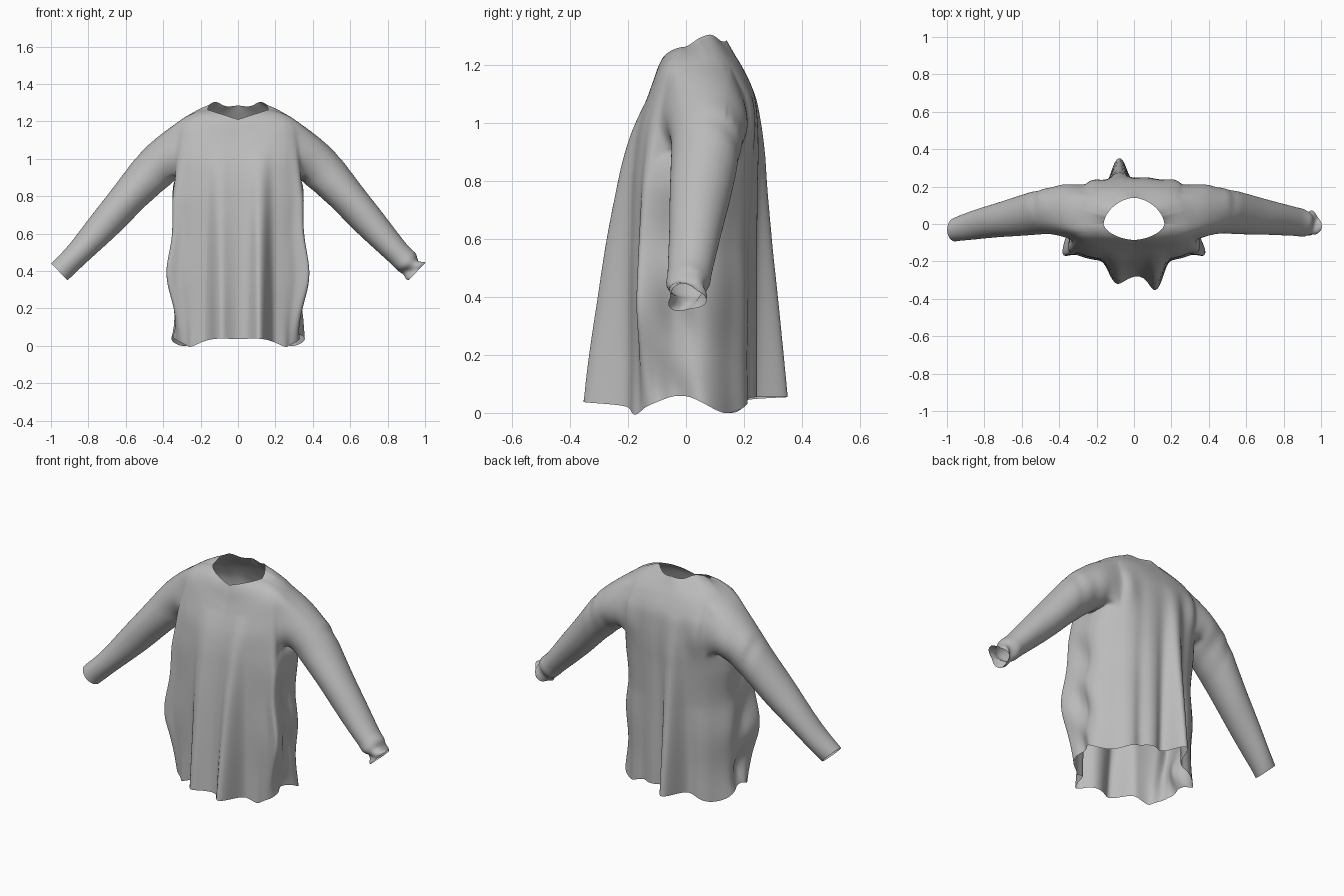
import bpy
import bmesh
import math
from mathutils import Vector

cube = bpy.data.objects.get("Cube")
if cube:
    bpy.data.objects.remove(cube)

COLS, STEPS = 160, 5          # columns round the body, rows per body key
HALF = COLS // 2
SLEEVE_RINGS = 36

# Body keys: side z, front z, back z, half width, front y, back y, roundness
BODY = [
    (.06, .035, .055, .39, -.20, .22, .6),
    (.20, .20, .20, .365, -.20, .225, .6),
    (.40, .40, .40, .38, -.20, .23, .6),
    (.60, .60, .60, .355, -.198, .235, .6),
    (.78, .76, .78, .36, -.192, .24, .6),
    (.88, .86, .89, .352, -.185, .245, .62),
    (1.0, .95, 1.0, .345, -.172, .245, .66),
    (1.1, 1.04, 1.1, .34, -.145, .235, .72),
    (1.195, 1.11, 1.18, .32, -.118, .20, .8),
    (1.245, 1.17, 1.24, .235, -.10, .165, .95),
    (1.262, 1.21, 1.285, .162, -.085, .14, 1.15),
]
# Hanging folds: x, width, depth
FRONT_FOLDS = [(-.095, .05, .11), (.12, .046, .135), (.02, .10, .08)]
BACK_FOLDS = [(-.08, .05, .145), (.2, .05, .025), (-.24, .05, .02), (.07, .05, .03)]
# Sleeve keys: centre x, y, z, depth radius, height radius
SLEEVE = [
    (.35, .075, 1.02, .15, .14),
    (.42, .075, .968, .132, .118),
    (.535, .062, .85, .114, .104),
    (.685, .04, .68, .098, .087),
    (.85, .015, .50, .077, .068),
    (.955, 0, .395, .064, .062),
]
# Armhole limits as columns and rows of the body grid
J0, J1, I0, I1 = -10, 20, 5 * STEPS, 8 * STEPS


def sample(keys, u):
    """Smooth interpolation through a list of key tuples."""
    k = min(int(u), len(keys) - 2)
    t = u - k
    last = len(keys) - 1
    four = [keys[max(0, min(last, k + d))] for d in (-1, 0, 1, 2)]
    return [b + .5 * t * (c - a + t * (2 * a - 5 * b + 4 * c - d
            + t * (3 * (b - c) + d - a))) for a, b, c, d in zip(*four)]


def bump(d, width, sharp=2):
    return math.exp(-abs(d / width) ** sharp)


def power(v, p):
    return math.copysign(abs(v) ** p, v)


def body_point(i, j):
    """Point on the draped body at grid row i and column j."""
    side, front, back, half, yf, yb, p = sample(BODY, i / STEPS)
    a = math.tau * j / COLS
    c, s = math.cos(a), math.sin(a)
    if abs(s) < 1e-6:
        s = 0
    if abs(c) < 1e-6:
        c = 0
    fade = max(0, 1 - side / 1.12)
    low = min(1, fade * 2)
    if s > 0:                                        # rounder, narrower back
        p = max(p, .7 + .3 * low)
        half *= 1 - .07 * low * s
    x = half * power(c, p)
    y = abs(power(s, p)) * (yf if s < 0 else yb)
    w = 1 - abs(x) / half
    z = side + ((front if s < 0 else back) - side) * w
    top = i / (STEPS * (len(BODY) - 1))
    sign = 1 if x > 0 else -1
    # curved shirt tails with a notch at each side
    tail = bump(abs(x) - .29, .11) * (1 - bump(y + .02, .07))
    z -= .06 * tail * max(0, 1 - top * 8)
    # long folds front and back
    for fx, width, depth in (FRONT_FOLDS if s < 0 else BACK_FOLDS):
        y += (-1 if s < 0 else 1) * depth * fade * bump(x - fx, width, 2.6)
    if s < 0:
        # front corners swing out above the hem and tuck in at it
        swing = bump(abs(c) - .87, .1) * min(1, fade * 1.6) * min(1, side * 3)
        tuck = bump(abs(c) - .8, .25) * bump(side, .17) * min(1, -3 * s)
        x += sign * (.03 * swing - .06 * tuck)
        y -= .035 * swing
    else:
        # collar peaks and gathers behind the armholes
        z += .036 * bump(abs(c) - .8, .25) * min(1, 3 * s) * max(0, top * 5 - 4)
        y += .03 * s * bump(abs(x) - .24, .06) * bump(side - 1, .12)
    # sides cave in and rumple
    flank = bump(y + .03, .07) * abs(c)
    x -= sign * flank * fade * (.055 + .022 * math.sin(21 * z + 16 * y + sign))
    return Vector((x, y, z))


def sleeve_point(t, phi, sign):
    """Point on a sleeve tube, t from shoulder to cuff."""
    u = t * (len(SLEEVE) - 1)
    x, y, z, ry, rz = sample(SLEEVE, u)
    lo = sample(SLEEVE, max(0, u - .3))
    hi = sample(SLEEVE, min(len(SLEEVE) - 1, u + .3))
    d = Vector((hi[0] - lo[0], 0, hi[2] - lo[2])).normalized()
    up = Vector((-d.z, 0, d.x))
    # creases gather under the arm and towards the back
    under = .5 + .5 * math.cos(phi + .6)
    r = 1 + .07 * under * bump(t - .22, .14) * math.sin(48 * t + 3 * phi)
    r += .015 * math.sin(17 * t + 2 * phi)
    if sign > 0:
        # the left cuff is bunched
        r -= .22 * bump(t - .93, .025)
        r += .08 * bump(t - .88, .025)
        r += .18 * bump(t - .97, .07) * math.sin(3 * phi + 40 * t)
    else:
        y -= .03 * t * t
    p = Vector((x, y, z)) + up * (rz * r * math.sin(phi))
    p.y += ry * r * math.cos(phi)
    p.x *= sign
    return p


bm = bmesh.new()

# Body grid, leaving out both armholes
rows = STEPS * (len(BODY) - 1)
grid = [[bm.verts.new(body_point(i, j)) for j in range(COLS)] for i in range(rows + 1)]
holes = {j % COLS for j in range(J0, J1)} | {(HALF - 1 - j) % COLS for j in range(J0, J1)}
for i in range(rows):
    for j in range(COLS):
        if I0 <= i < I1 and j in holes:
            continue
        n = (j + 1) % COLS
        bm.faces.new((grid[i][j], grid[i][n], grid[i + 1][n], grid[i + 1][j]))

# Sleeves grow from the armhole edges
edge = [(I0, j) for j in range(J0, J1)] + [(i, J1) for i in range(I0, I1)]
edge += [(I1, j) for j in range(J1, J0, -1)] + [(i, J0) for i in range(I1, I0, -1)]
for sign in (1, -1):
    ring = [grid[i][(j if sign > 0 else HALF - j) % COLS] for i, j in edge]
    starts = [v.co.copy() for v in ring]
    angles = [math.atan2((p.z - 1.03) / .16, (p.y - .055) / .145) for p in starts]
    for k in range(1, SLEEVE_RINGS + 1):
        t = k / SLEEVE_RINGS
        b = min(1, t / .24)
        b = b * (2 - b)
        new = [bm.verts.new(p.lerp(sleeve_point(t, phi, sign), b))
               for p, phi in zip(starts, angles)]
        for m in range(len(ring)):
            n = (m + 1) % len(ring)
            bm.faces.new((ring[m], ring[n], new[n], new[m]))
        ring = new

# Tidy the armholes and soften the seams
bmesh.ops.delete(bm, geom=[v for v in bm.verts if not v.link_faces], context='VERTS')
seam = [v for v in bm.verts if .26 < abs(v.co.x) < .5 and v.co.z > .8]
for _ in range(6):
    bmesh.ops.smooth_vert(bm, verts=seam, factor=.5,
                          use_axis_x=True, use_axis_y=True, use_axis_z=True)
bmesh.ops.recalc_face_normals(bm, faces=bm.faces)

mesh = bpy.data.meshes.new("shirt")
bm.to_mesh(mesh)
bm.free()
shirt = bpy.data.objects.new("shirt", mesh)
bpy.context.collection.objects.link(shirt)

# Plain grey cloth
cloth = bpy.data.materials.new("grey cloth")
cloth.use_nodes = True
grey = (.5, .5, .5, 1)
cloth.diffuse_color = grey
cloth.node_tree.nodes["Principled BSDF"].inputs["Base Color"].default_value = grey
mesh.materials.append(cloth)

# Smooth drape
shirt.modifiers.new("soften", 'SUBSURF').levels = 1
for poly in mesh.polygons:
    poly.use_smooth = True
